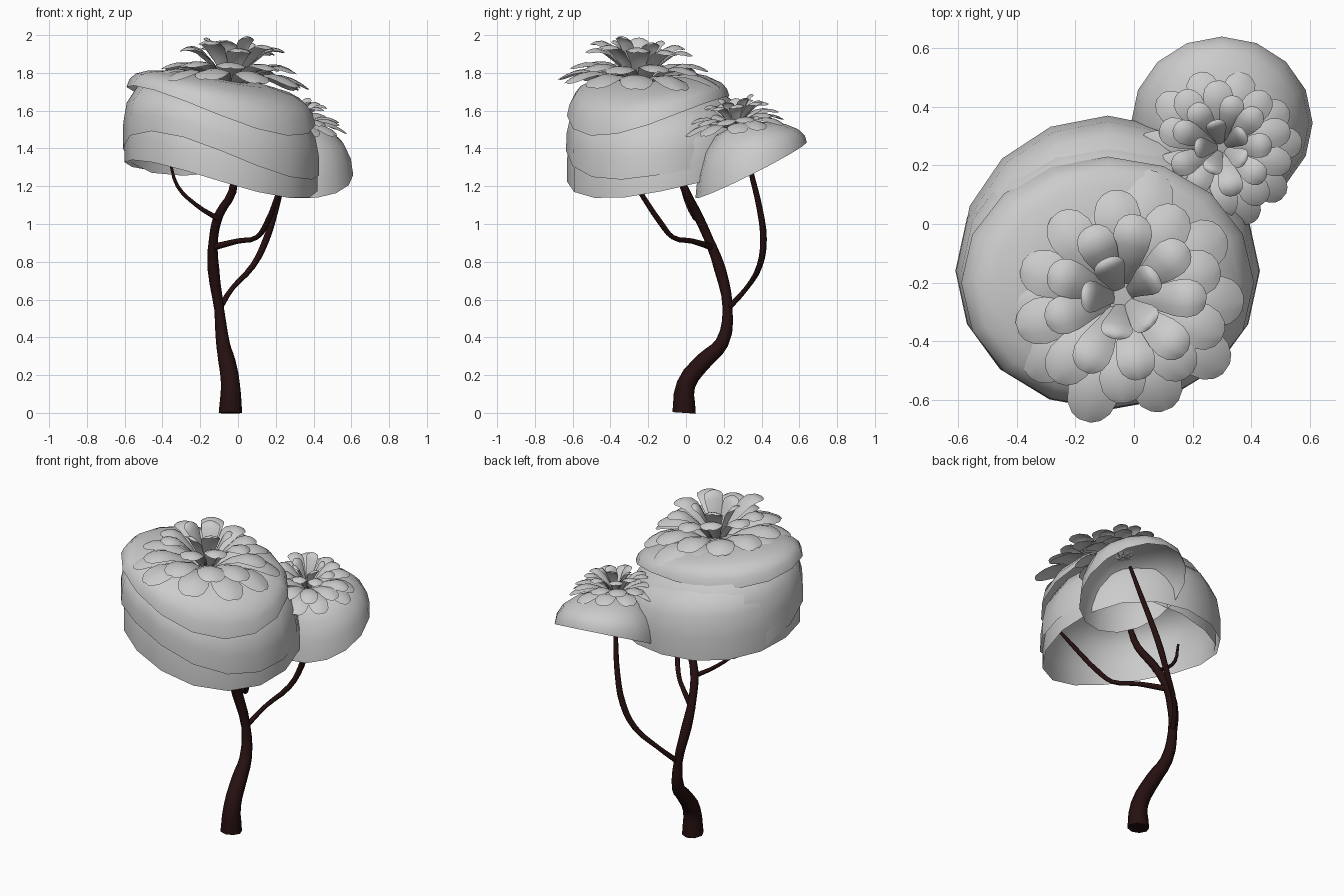
import bpy
import math
import random
from mathutils import Vector

random.seed(4)
if "Cube" in bpy.data.objects:
    bpy.data.objects.remove(bpy.data.objects["Cube"])


def material(name, colour):
    m = bpy.data.materials.new(name)
    m.use_nodes = True
    m.diffuse_color = colour
    m.node_tree.nodes["Principled BSDF"].inputs["Base Color"].default_value = colour
    return m


BARK = material("dark bark", (0.019, 0.005, 0.005, 1))
GREY = material("pale grey foliage", (0.6, 0.6, 0.6, 1))


def finish(obj, mat, angle):
    obj.data.materials.clear()
    obj.data.materials.append(mat)
    bpy.ops.object.select_all(action="DESELECT")
    obj.select_set(True)
    bpy.context.view_layer.objects.active = obj
    bpy.ops.object.shade_smooth_by_angle(angle=math.radians(angle))


def mesh_object(name, verts, faces):
    me = bpy.data.meshes.new(name)
    me.from_pydata(verts, [], faces)
    me.update()
    obj = bpy.data.objects.new(name, me)
    bpy.context.collection.objects.link(obj)
    return obj


def limb(name, points):
    """Tapered tube through (x, y, z, radius) points."""
    cu = bpy.data.curves.new(name, "CURVE")
    cu.dimensions = "3D"
    cu.bevel_depth = 1
    cu.bevel_resolution = 2
    cu.use_fill_caps = True
    cu.resolution_u = 3
    sp = cu.splines.new("BEZIER")
    sp.bezier_points.add(len(points) - 1)
    for bp, (x, y, z, r) in zip(sp.bezier_points, points):
        bp.co = (x, y, z)
        bp.radius = r
        bp.handle_left_type = bp.handle_right_type = "AUTO"
    obj = bpy.data.objects.new(name, cu)
    bpy.context.collection.objects.link(obj)
    bpy.ops.object.select_all(action="DESELECT")
    obj.select_set(True)
    bpy.context.view_layer.objects.active = obj
    bpy.ops.object.convert(target="MESH")
    finish(bpy.context.object, BARK, 50)


def canopy(name, centre, rx, ry, profile, rim_tilt, top_tilt, wave=0.0, sides=16):
    """Open dome of (radius, height) rings; the tilt blends from rim to top
    and the rim waves down at the front left and back right."""
    cx, cy, cz = centre
    height = profile[-1][1]
    verts, faces = [], []
    for r, h in profile:
        k = h / height
        sx, sy = (a + (b - a) * k for a, b in zip(rim_tilt, top_tilt))
        for i in range(sides):
            a = math.tau * i / sides
            dx, dy = rx * r * math.cos(a), ry * r * math.sin(a)
            z = cz + h + sx * dx + sy * dy + wave * (1 - k) * math.sin(2 * a)
            verts.append((cx + dx, cy + dy, z))
    for j in range(len(profile) - 1):
        for i in range(sides):
            n = (i + 1) % sides
            a, b = j * sides, (j + 1) * sides
            faces.append((a + i, a + n, b + n, b + i))
    top = len(verts)
    verts.append((cx, cy, cz + height))
    last = top - sides
    faces += [(last + i, last + (i + 1) % sides, top) for i in range(sides)]
    finish(mesh_object(name, verts, faces), GREY, 60)


def flower(name, centre, scale, tilt):
    """Rings of broad cupped petals, from drooping outer ones to curled ones."""
    # count, inner radius, reach, rise, droop, half width
    rings = [(10, 0.06, 0.44, 0.13, 0.13, 0.088),
             (10, 0.04, 0.37, 0.17, 0.09, 0.080),
             (9, 0.03, 0.28, 0.26, 0.07, 0.066),
             (5, 0.02, 0.15, 0.27, 0.02, 0.055)]
    outline = [(0, 0.3), (0.3, 0.6), (0.58, 0.93), (0.75, 1),
               (0.88, 0.86), (0.96, 0.58), (1, 0.25)]
    cols = 4
    verts, faces = [], []
    for k, (count, inner, reach, rise, droop, half) in enumerate(rings):
        for p in range(count):
            a = math.tau * (p + 0.5 * k + random.uniform(-0.12, 0.12)) / count
            length = reach * random.uniform(0.93, 1.03) - inner
            lift = rise * random.uniform(0.88, 1.02)
            out = Vector((math.cos(a), math.sin(a), 0))
            side = Vector((-out.y, out.x, 0))
            start = len(verts)
            for t, w in outline:
                for c in range(cols + 1):
                    u = 2 * c / cols - 1
                    v = out * (inner + length * t) + side * (u * w * half)
                    v.z = lift * math.sin(t * 1.7) - droop * t * t - 0.02 * u * u * w
                    v.z += tilt[0] * v.x + tilt[1] * v.y
                    verts.append(Vector(centre) + v * scale)
            for j in range(len(outline) - 1):
                for c in range(cols):
                    q = start + j * (cols + 1) + c
                    faces.append((q, q + cols + 1, q + cols + 2, q + 1))
    finish(mesh_object(name, verts, faces), GREY, 60)


# Trunk and branches
limb("trunk", [(-0.04, -0.01, 0, 0.062), (-0.04, 0.0, 0.15, 0.05),
               (-0.06, 0.1, 0.28, 0.045), (-0.08, 0.19, 0.37, 0.036),
               (-0.1, 0.22, 0.55, 0.026), (-0.13, 0.18, 0.76, 0.031),
               (-0.13, 0.12, 0.92, 0.024), (-0.1, 0.06, 1.05, 0.025),
               (-0.03, 0.0, 1.17, 0.022), (-0.02, -0.06, 1.32, 0.016)])
limb("back_branch", [(-0.1, 0.22, 0.55, 0.016), (-0.03, 0.32, 0.66, 0.013),
                     (0.08, 0.39, 0.78, 0.016), (0.15, 0.41, 0.92, 0.018),
                     (0.2, 0.39, 1.08, 0.016), (0.24, 0.35, 1.25, 0.014),
                     (0.28, 0.3, 1.45, 0.01)])
limb("front_branch", [(-0.12, 0.13, 0.88, 0.018), (0, 0.03, 0.91, 0.014),
                      (0.1, -0.07, 0.93, 0.013), (0.15, -0.13, 1.0, 0.015),
                      (0.22, -0.25, 1.18, 0.013), (0.27, -0.34, 1.32, 0.008)])
limb("side_branch", [(-0.11, 0.05, 1.03, 0.014), (-0.22, 0.01, 1.1, 0.011),
                     (-0.32, -0.02, 1.2, 0.01), (-0.36, -0.04, 1.33, 0.007)])

# Large canopy in three overlapping layers
TOP = (-0.17, 0.06)
canopy("lower_canopy_layer", (-0.09, -0.13, 1.25), 0.51, 0.5,
       [(1, 0), (1, 0.12), (0.96, 0.24), (0.87, 0.33), (0.6, 0.41), (0, 0.43)],
       (-0.15, 0.05), TOP, 0.04)
canopy("middle_canopy_layer", (-0.09, -0.16, 1.33), 0.52, 0.475,
       [(1, 0), (0.995, 0.12), (0.96, 0.22), (0.85, 0.31), (0.6, 0.37), (0, 0.39)],
       (-0.14, -0.12), (-0.22, 0.08), 0.07)
canopy("upper_canopy_layer", (-0.09, -0.2, 1.625), 0.5, 0.43,
       [(1, 0), (0.97, 0.05), (0.9, 0.09), (0.77, 0.12), (0.5, 0.145), (0, 0.155)],
       (-0.2, 0.12), TOP, 0.05)

# Small canopy at the back
canopy("small_canopy", (0.3, 0.345, 1.285), 0.31, 0.295,
       [(1, 0), (0.96, 0.08), (0.84, 0.155), (0.62, 0.215), (0.3, 0.245), (0, 0.25)],
       (-0.08, 0.5), (-0.05, 0.1))

# Petal clusters
flower("large_flower", (-0.04, -0.25, 1.745), 1.0, (-0.05, -0.04))
flower("small_flower", (0.3, 0.26, 1.515), 0.64, (-0.1, 0.12))
